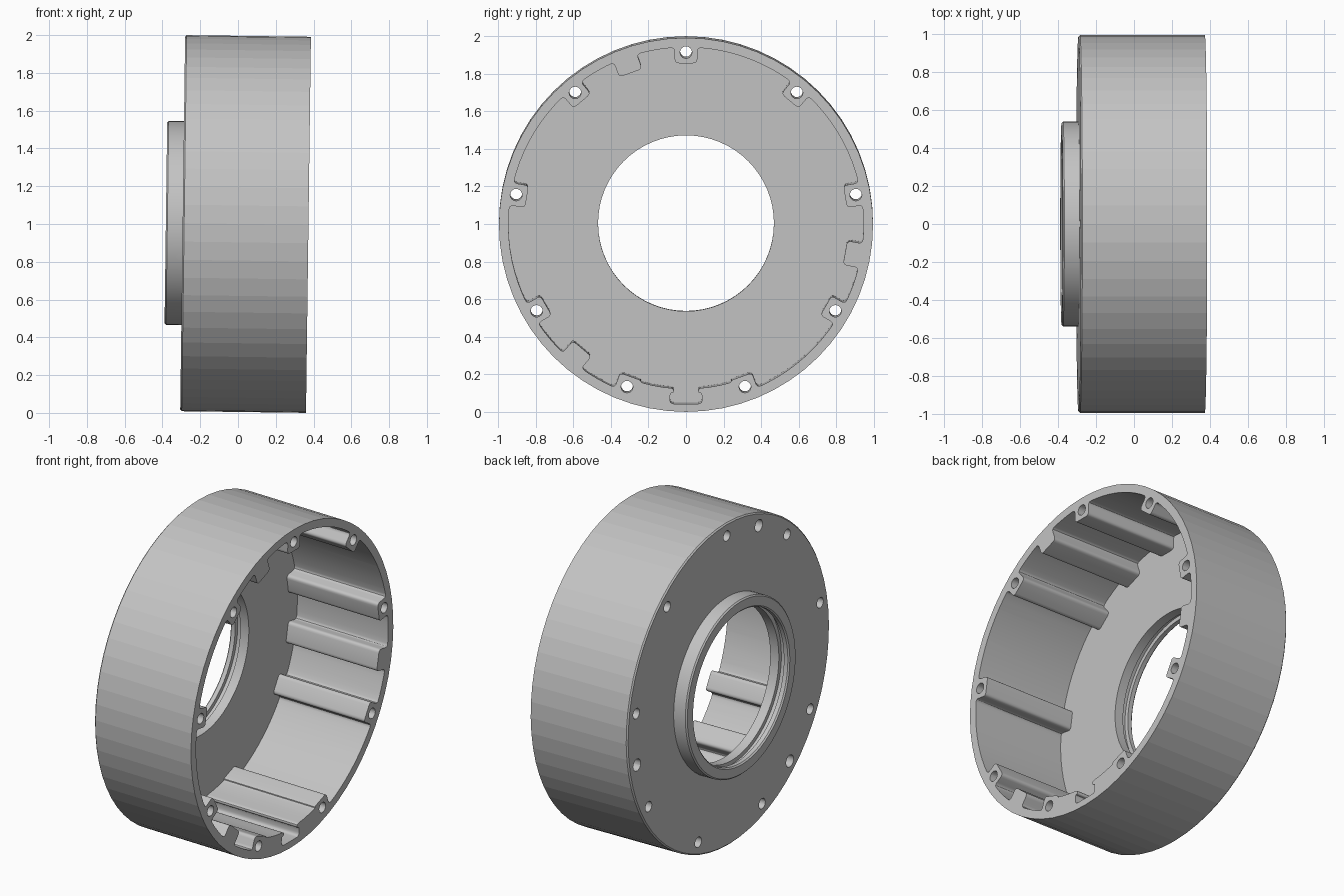
import bpy
import bmesh
from math import sin, cos, asin, radians, degrees, hypot, pi, ceil
from mathutils import Vector, Matrix

if "Cube" in bpy.data.objects:
    bpy.data.objects.remove(bpy.data.objects["Cube"])

# Main dimensions; the housing axis runs along x
OUTER, INNER, FILL, BOSS = 0.9955, 0.945, 0.873, 0.86
BACK, FLOOR, RIM, HUB = -0.293, -0.253, 0.373, -0.382
BOLT = 0.918
BOSSES = [10 + 40 * k for k in range(9)]
RIBS = [110, 230, 350]

metal = bpy.data.materials.new("grey metal")
metal.use_nodes = True
metal.diffuse_color = (0.55, 0.55, 0.55, 1)
metal.node_tree.nodes["Principled BSDF"].inputs["Base Color"].default_value = (0.55, 0.55, 0.55, 1)


def finish(name, bm):
    bmesh.ops.recalc_face_normals(bm, faces=bm.faces)
    mesh = bpy.data.meshes.new(name)
    bm.to_mesh(mesh)
    bm.free()
    mesh.materials.append(metal)
    obj = bpy.data.objects.new(name, mesh)
    bpy.context.scene.collection.objects.link(obj)
    return obj


def lathe(name, profile, n):
    """Revolve a closed (x, radius) outline about x."""
    bm = bmesh.new()
    rings = [[bm.verts.new((x, r * cos(2 * pi * i / n), r * sin(2 * pi * i / n)))
              for x, r in profile] for i in range(n)]
    m = len(profile)
    for i in range(n):
        a, b = rings[i], rings[(i + 1) % n]
        for j in range(m):
            k = (j + 1) % m
            bm.faces.new((a[j], a[k], b[k], b[j]))
    return finish(name, bm)


def prism(bm, points, x0, x1):
    """Extrude a (y, z) outline along x."""
    face = bm.faces.new([bm.verts.new((x0, p[0], p[1])) for p in points])
    top = bmesh.ops.extrude_face_region(bm, geom=[face])["geom"]
    verts = [v for v in top if isinstance(v, bmesh.types.BMVert)]
    bmesh.ops.translate(bm, verts=verts, vec=(x1 - x0, 0, 0))


def polar(r, deg):
    return Vector((r * cos(radians(deg)), r * sin(radians(deg))))


def rounded(points, size=0.022):
    """Round the points flagged as corners."""
    out = []
    for i, (p, corner) in enumerate(points):
        if not corner:
            out.append(p)
            continue
        ends = []
        for q in (points[i - 1][0], points[(i + 1) % len(points)][0]):
            d = q - p
            ends.append(p + d.normalized() * min(size, 0.45 * d.length))
        for t in (0, 0.25, 0.5, 0.75, 1):
            out.append(ends[0] * (1 - t) ** 2 + p * 2 * t * (1 - t) + ends[1] * t * t)
    return out


def cavity_outline():
    """Inner wall with bosses, plain ribs and the bottom keyway."""
    block = lambda w: [(BOSS, -w), (BOSS, w)]
    features = [(a, block(0.06)) for a in BOSSES] + [(a, block(0.065)) for a in RIBS]
    features.append((270, [(0.895, -0.065), (0.895, -0.085), (0.953, -0.085),
                           (0.953, 0.085), (0.895, 0.085), (0.895, 0.065)]))
    features.sort(key=lambda f: f[0])
    points = []
    for i, (a, shape) in enumerate(features):
        radial, side = polar(1, a), polar(1, a + 90)
        points += [(radial * r + side * t, True) for r, t in shape]
        # Wall arc to the next feature
        nxt, nshape = features[(i + 1) % len(features)]
        if nxt < a:
            nxt += 360
        wall = FILL if 250 <= a < 290 else INNER
        start = a + degrees(asin(shape[-1][1] / wall))
        end = nxt + degrees(asin(nshape[0][1] / wall))
        steps = max(2, ceil((end - start) / 4))
        for s in range(steps + 1):
            points.append((polar(wall, start + (end - start) * s / steps), s in (0, steps)))
    return rounded(points)


def cut(obj, cutter):
    mod = obj.modifiers.new("cut", 'BOOLEAN')
    mod.operation = 'DIFFERENCE'
    mod.solver = 'EXACT'
    mod.object = cutter
    bpy.context.view_layer.update()
    mesh = bpy.data.meshes.new_from_object(
        obj.evaluated_get(bpy.context.evaluated_depsgraph_get()))
    obj.modifiers.clear()
    obj.data = mesh
    bpy.data.objects.remove(cutter)


# Drum with raised hub, chamfers and a ring groove in the bore
c, bore, hub_r = 0.008, 0.468, 0.54
housing = lathe("housing", [
    (HUB, bore + c), (HUB, hub_r - c), (HUB + c, hub_r), (BACK, hub_r),
    (BACK, OUTER - c), (BACK + c, OUTER), (RIM, OUTER),
    (RIM, bore), (HUB + 0.07, bore), (HUB + 0.07, bore + 0.025),
    (HUB + 0.035, bore + 0.025), (HUB + 0.035, bore), (HUB + c, bore)], 64)

# Hollow interior
bm = bmesh.new()
prism(bm, cavity_outline(), FLOOR, RIM + 0.1)
cut(housing, finish("cavity_cutter", bm))

# Bolt holes through the bosses, blind holes behind the plain ribs
bm = bmesh.new()
for angles, radius, end in ((BOSSES, 0.032, RIM + 0.1), (RIBS, 0.037, FLOOR + 0.15)):
    for a in angles:
        centre = polar(BOLT, a)
        prism(bm, [centre + polar(radius, 22.5 * i) for i in range(16)], BACK - 0.05, end)
cut(housing, finish("hole_cutter", bm))

# Slight lean about the drum's middle
lean = Matrix.Translation((0.04, 0, 1)) @ Matrix.Rotation(radians(0.75), 4, 'Y') \
    @ Matrix.Translation((-0.04, 0, 0))

# Smooth fillets and bores, flat facets on the outer wall
bpy.ops.object.select_all(action='DESELECT')
housing.select_set(True)
bpy.context.view_layer.objects.active = housing
bpy.ops.object.shade_smooth_by_angle(angle=radians(30))
for poly in housing.data.polygons:
    if hypot(poly.center.y, poly.center.z) > 0.98 and abs(poly.normal.x) < 0.5:
        poly.use_smooth = False
housing.data.transform(lean)
